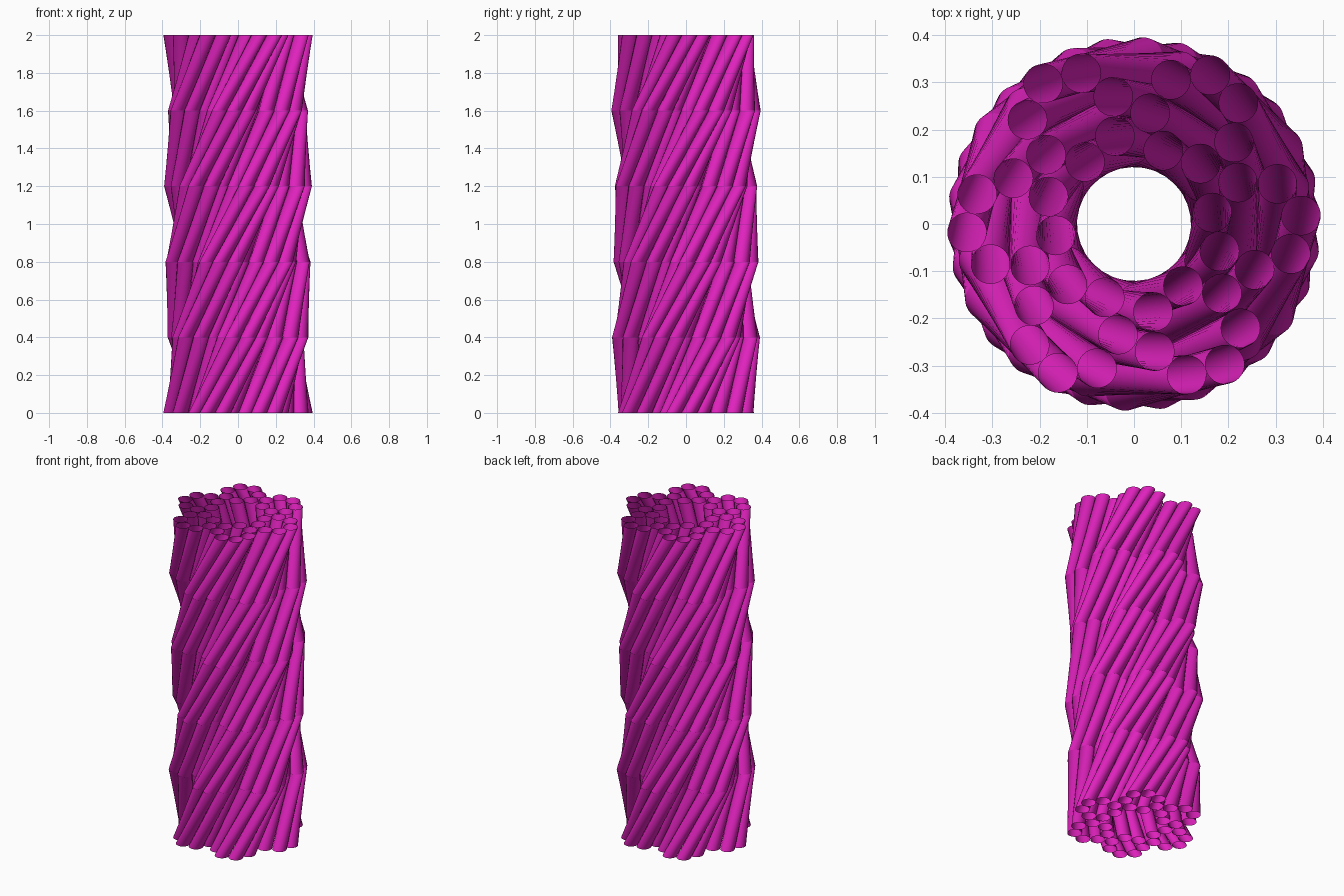
import bpy, bmesh, math

if "Cube" in bpy.data.objects:
    bpy.data.objects.remove(bpy.data.objects["Cube"])

STRANDS, WIRES, SIDES = 6, 7, 32
LEVELS, HEIGHT, TWIST = 5, 2.0, math.pi
STRAND_R, LAY_R, WIRE_R = 0.259, 0.0965, 0.0415
START = math.radians(10.9)

mat = bpy.data.materials.new("magenta")
mat.diffuse_color = (0.74, 0.016, 0.51, 1)
mat.use_nodes = True
mat.node_tree.nodes["Principled BSDF"].inputs["Base Color"].default_value = mat.diffuse_color


def add_wire(bm, cx, cy):
    """Open tube: a circle lifted in steps and turned about the rope axis."""
    rings = []
    for lv in range(LEVELS + 1):
        f = lv / LEVELS
        a = TWIST * f
        c, s = math.cos(a), math.sin(a)
        ring = []
        for i in range(SIDES):
            t = 2 * math.pi * i / SIDES
            x, y = cx + WIRE_R * math.cos(t), cy + WIRE_R * math.sin(t)
            ring.append(bm.verts.new((x * c - y * s, x * s + y * c, HEIGHT * f)))
        rings.append(ring)
    for lo, hi in zip(rings, rings[1:]):
        for i in range(SIDES):
            j = (i + 1) % SIDES
            bm.faces.new((lo[i], lo[j], hi[j], hi[i]))


# Six strands around the hollow core, each a loop of seven wires
for k in range(STRANDS):
    base = 2 * math.pi * k / STRANDS
    bm = bmesh.new()
    for w in range(WIRES):
        a = base + START + 2 * math.pi * w / WIRES
        add_wire(bm, STRAND_R * math.cos(base) + LAY_R * math.cos(a),
                 STRAND_R * math.sin(base) + LAY_R * math.sin(a))
    me = bpy.data.meshes.new(f"rope_strand_{k + 1}")
    bm.to_mesh(me)
    bm.free()
    me.materials.append(mat)
    ob = bpy.data.objects.new(me.name, me)
    bpy.context.collection.objects.link(ob)
    ob.select_set(True)
    bpy.context.view_layer.objects.active = ob

bpy.ops.object.shade_smooth_by_angle(angle=math.radians(20))
